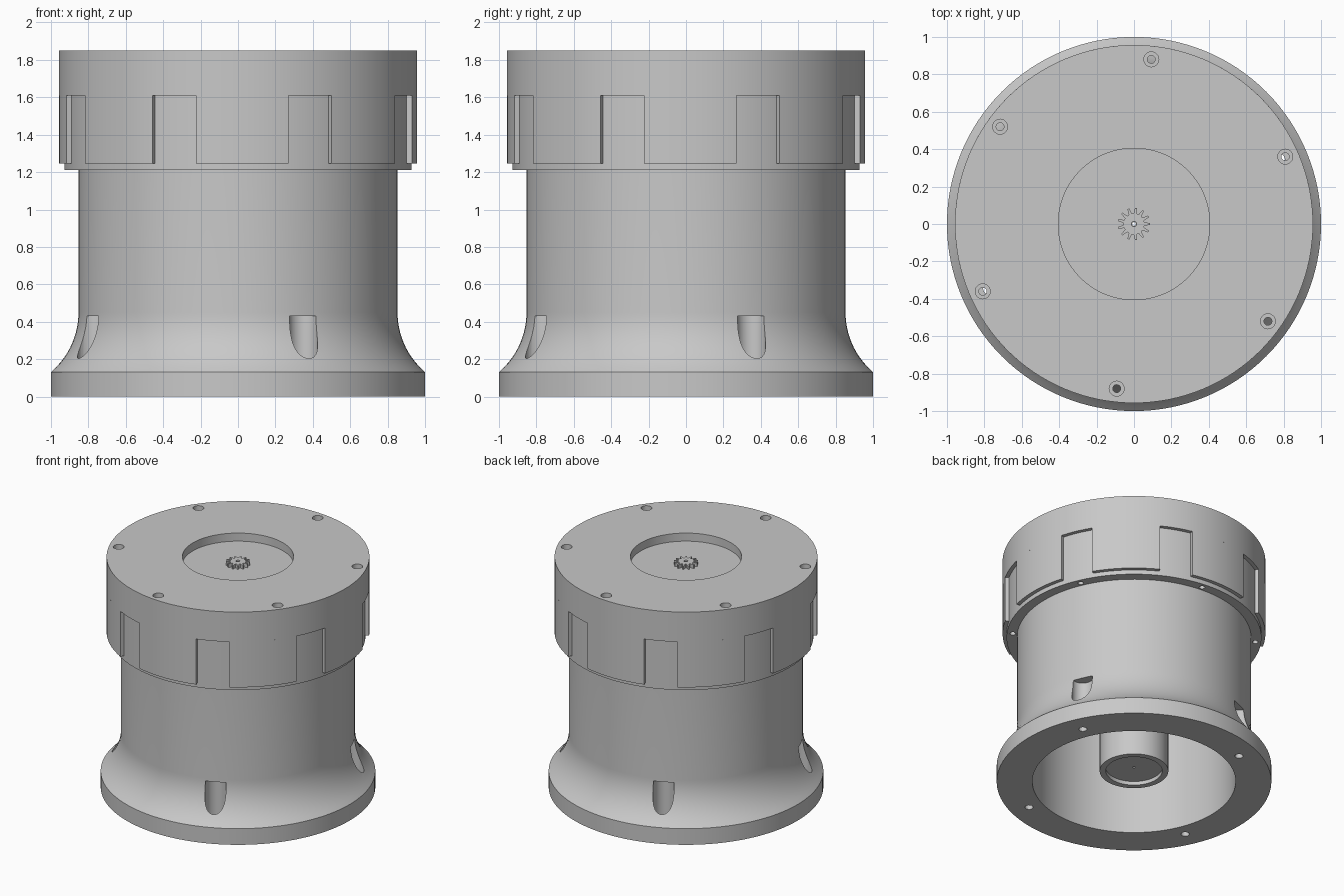
import bpy, bmesh
from math import sin, cos, pi, radians, sqrt

cube = bpy.data.objects.get("Cube")
if cube:
    bpy.data.objects.remove(cube, do_unlink=True)

grey = bpy.data.materials.new("machined grey")
grey.use_nodes = True
COLOUR = (0.58, 0.58, 0.58, 1)
grey.diffuse_color = COLOUR
grey.node_tree.nodes["Principled BSDF"].inputs["Base Color"].default_value = COLOUR

SCREW_ANGLE = 24      # shared phase of cap screws and base bolts
TAB_PHASE = 1.4       # slight twist of the cap tabs


def finish(name, bm):
    bmesh.ops.recalc_face_normals(bm, faces=bm.faces[:])
    mesh = bpy.data.meshes.new(name)
    bm.to_mesh(mesh)
    bm.free()
    mesh.materials.append(grey)
    obj = bpy.data.objects.new(name, mesh)
    bpy.context.collection.objects.link(obj)
    return obj


def activate(obj):
    bpy.ops.object.select_all(action='DESELECT')
    obj.select_set(True)
    bpy.context.view_layer.objects.active = obj


def smooth(obj):
    activate(obj)
    bpy.ops.object.shade_smooth_by_angle(angle=radians(30))


def sweep(bm, profile, start=0, end=360, steps=128):
    """Sweep a closed (radius, z) profile about the z axis."""
    full = end - start == 360
    rings = []
    for i in range(steps if full else steps + 1):
        a = radians(start + (end - start) * i / steps)
        rings.append([bm.verts.new((r * cos(a), r * sin(a), z)) for r, z in profile])
    n = len(profile)
    for i in range(steps):
        p, q = rings[i], rings[(i + 1) % len(rings)]
        for j in range(n):
            k = (j + 1) % n
            bm.faces.new((p[j], q[j], q[k], p[k]))
    if not full:
        bm.faces.new(rings[0])
        bm.faces.new(rings[-1][::-1])


def prism(bm, outline, z0, z1):
    """Extrude a flat outline between two heights."""
    low = [bm.verts.new((x, y, z0)) for x, y in outline]
    high = [bm.verts.new((x, y, z1)) for x, y in outline]
    bm.faces.new(low[::-1])
    bm.faces.new(high)
    for i in range(len(outline)):
        k = (i + 1) % len(outline)
        bm.faces.new((low[i], low[k], high[k], high[i]))


def round_pegs(bm, count, ring, radius, z0, z1):
    for i in range(count):
        a = radians(SCREW_ANGLE + 360 * i / count)
        cx, cy = ring * cos(a), ring * sin(a)
        prism(bm, [(cx + radius * cos(t * pi / 12), cy + radius * sin(t * pi / 12))
                   for t in range(24)], z0, z1)


def cut(obj, *pegs):
    """Subtract rings of round pegs, one ring at a time."""
    for peg in pegs:
        bm = bmesh.new()
        round_pegs(bm, *peg)
        cutter = finish("cutter", bm)
        cutter.hide_render = True
        mod = obj.modifiers.new("holes", 'BOOLEAN')
        mod.operation = 'DIFFERENCE'
        mod.solver = 'EXACT'
        mod.object = cutter
        activate(obj)
        bpy.ops.object.modifier_apply(modifier=mod.name)
        bpy.data.objects.remove(cutter, do_unlink=True)


# Flanged housing: base rim, concave flare, straight wall and upper collar
WALL, FLARE_TOP, FLARE_R = 0.853, 0.45, 0.42
flare = []
for i in range(13):
    z = 0.13 + (FLARE_TOP - 0.13) * i / 12
    r = WALL + FLARE_R - sqrt(FLARE_R ** 2 - (FLARE_TOP - z) ** 2)
    flare.append((min(r, 1), z))
bm = bmesh.new()
sweep(bm, [(0.74, 0), (1, 0), (1, 0.13)] + flare[1:] +
      [(WALL, 1.21), (0.928, 1.21), (0.928, 1.61), (0.74, 1.61)])
housing = finish("flanged_housing", bm)
cut(housing,
    (4, 0.855, 0.078, 0.13, 0.43),      # bolt head pockets
    (4, 0.85, 0.03, -0.1, 0.2),         # base bolt holes
    (6, 0.885, 0.021, 1.1, 1.7))        # collar screw holes
smooth(housing)

# Cap with a central opening and countersunk screw holes
bm = bmesh.new()
sweep(bm, [(0.405, 1.85), (0.957, 1.85), (0.957, 1.61), (0.74, 1.61),
           (0.74, 1.74), (0.405, 1.74)])
cap = finish("cap", bm)
cut(cap,
    (6, 0.885, 0.021, 1.5, 1.9),
    (6, 0.885, 0.04, 1.79, 1.9))
smooth(cap)

# Eight tabs hanging from the cap over the collar
bm = bmesh.new()
for i in range(8):
    mid = TAB_PHASE + 45 * i
    sweep(bm, [(0.925, 1.245), (0.957, 1.245), (0.957, 1.61), (0.925, 1.61)],
          mid - 15, mid + 15, 12)
smooth(finish("cap_tabs", bm))

# Motor: face plate under the opening and a long can reaching the base
bm = bmesh.new()
sweep(bm, [(0.01, 1.785), (0.45, 1.785), (0.45, 1.73), (0.25, 1.73),
           (0.25, 0.09), (0.205, 0.09), (0.205, 0.12), (0.01, 0.12)], steps=96)
smooth(finish("motor", bm))

# Pinion gear with a fine centre bore
TEETH = 13
outline = []
for i in range(TEETH):
    for offset, r in ((-0.32, 0.056), (-0.12, 0.087), (0.12, 0.087), (0.32, 0.056)):
        a = 2 * pi * (i + offset) / TEETH
        outline.append((r * cos(a), r * sin(a)))
bm = bmesh.new()
prism(bm, outline, 1.775, 1.815)
pinion = finish("pinion_gear", bm)
cut(pinion, (1, 0, 0.014, 1.7, 1.9))
